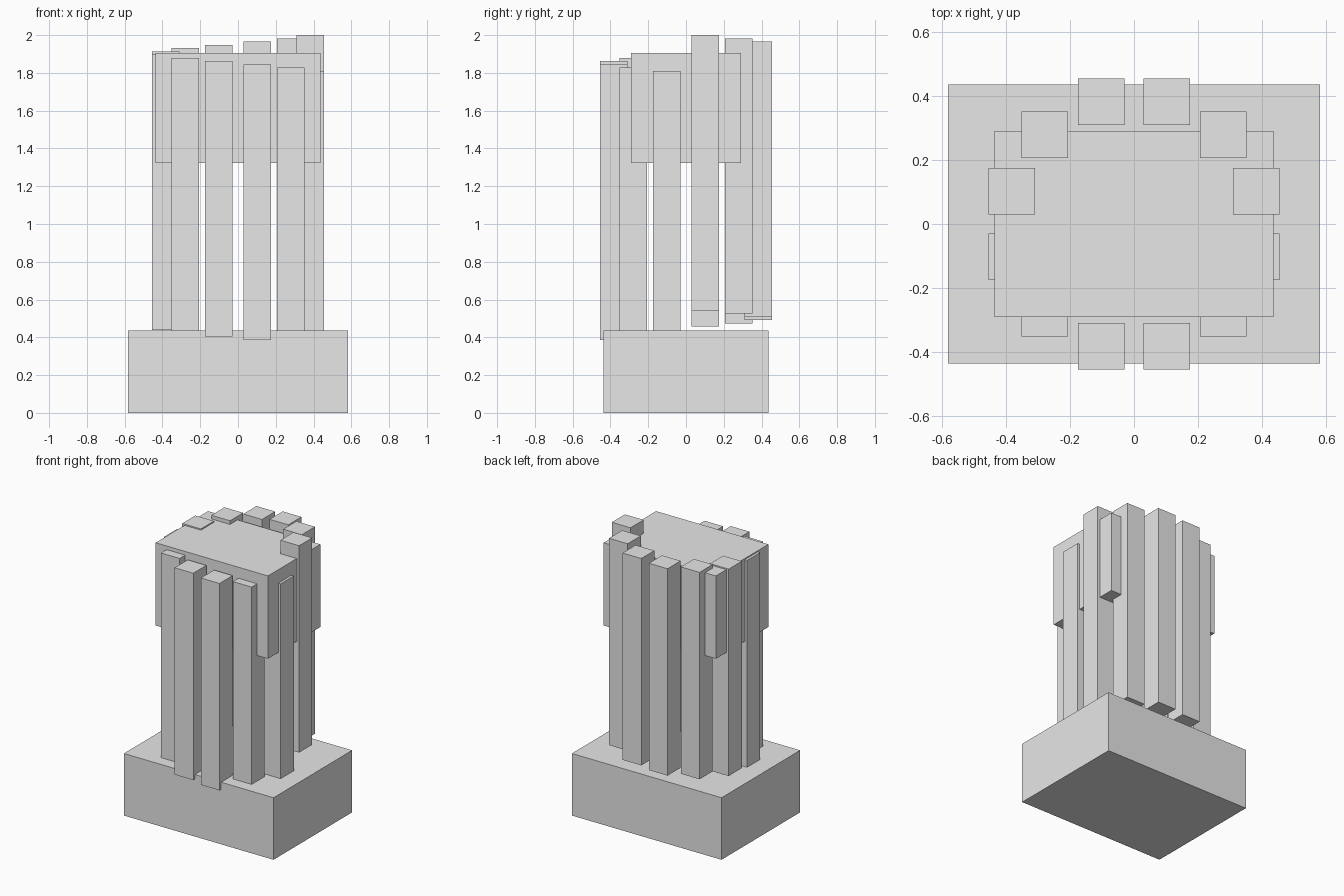
import bpy
import math

cube = bpy.data.objects.get("Cube")
if cube:
    bpy.data.objects.remove(cube, do_unlink=True)

# Single plain grey
grey = bpy.data.materials.new("light_grey")
grey.use_nodes = True
grey.diffuse_color = (0.8, 0.8, 0.8, 1)
grey.node_tree.nodes["Principled BSDF"].inputs["Base Color"].default_value = grey.diffuse_color

UNIT = 0.2915          # every block is sized in this module
COLUMNS = 12
RING_RADIUS = 0.396
TOP = 2.0
DROP = 0.01727         # each column sits this much lower than the last


def block(name, size, x, y, top):
    """Axis-aligned box, sized in modules, hung from its top height."""
    sx, sy, sz = (s * UNIT for s in size)
    bpy.ops.mesh.primitive_cube_add(size=1, location=(x, y, top - sz / 2))
    obj = bpy.context.object
    obj.name = name
    obj.scale = (sx, sy, sz)
    bpy.ops.object.transform_apply(location=False, rotation=False, scale=True)
    obj.data.materials.append(grey)
    return obj


# Base and upper block
block("base", (4, 3, 1.5), 0, 0, 1.5 * UNIT)
block("upper_block", (3, 2, 2), 0, 0, 1.905)

# Ring of unrotated columns, descending anticlockwise from the left side
for i in range(COLUMNS):
    angle = math.tau * (i + 0.5) / COLUMNS
    block(f"column_{i + 1}", (0.5, 0.5, 5),
          RING_RADIUS * math.cos(angle), RING_RADIUS * math.sin(angle),
          TOP - i * DROP)
